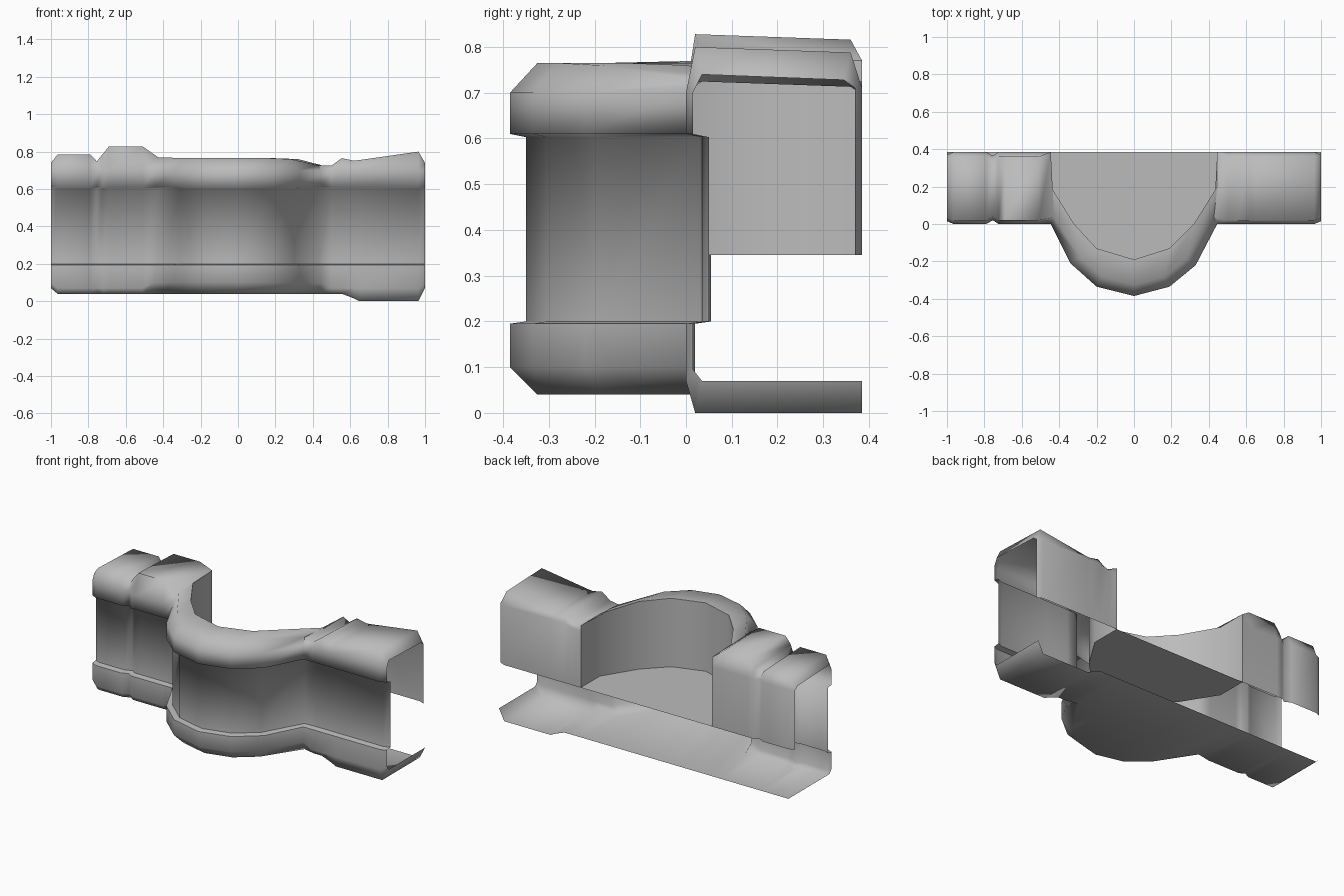
import bpy, bmesh, math
from mathutils import Vector

cube = bpy.data.objects.get("Cube")
if cube:
    bpy.data.objects.remove(cube, do_unlink=True)

grey = bpy.data.materials.new("plain grey")
grey.use_nodes = True
COLOUR = (0.5, 0.5, 0.5, 1)
grey.diffuse_color = COLOUR
grey.node_tree.nodes["Principled BSDF"].inputs["Base Color"].default_value = COLOUR

BACK, FLOOR = 0.385, 0.345


def wing(x, top, bottom, pinch=0.0):
    """Straight section: front, inner end, inward direction, chamfers, heights."""
    return dict(front=Vector((x, pinch)), inner=Vector((x, BACK - pinch)),
                inward=Vector((0, 1)), cut=0.02, back_cut=0.025,
                top=top, bottom=bottom, drop=0.012)


def bulge(x, y, ix, iy, top=0.765):
    """Curved section between the outer bow and the inner bowl."""
    return dict(front=Vector((x, y)), inner=Vector((ix, iy)),
                inward=Vector((-x, -y)).normalized(), cut=0.06, back_cut=0,
                top=top, bottom=0.04, drop=0)


def corner(side, inner_y, top):
    s = bulge(side * 0.445, 0, side * 0.445, inner_y, top)
    s.update(inward=Vector((-side * 0.45, 0.9)).normalized(), cut=0.04)
    return s


right_wing = [wing(-1, 0.74, 0.07, 0.015), wing(-0.965, 0.785, 0.04),
              wing(-0.79, 0.785, 0.04), wing(-0.755, 0.748, 0.04, 0.02),
              wing(-0.725, 0.785, 0.04), wing(-0.69, 0.828, 0.04),
              wing(-0.51, 0.828, 0.04)]
bow = [corner(-1, BACK, 0.77), corner(-1, 0.2, 0.77),
       bulge(-0.34, -0.21, -0.32, 0), bulge(-0.2, -0.335, -0.2, -0.13),
       bulge(0, -0.385, 0, -0.19), bulge(0.19, -0.335, 0.19, -0.13),
       bulge(0.33, -0.22, 0.32, 0, 0.76),
       corner(1, 0.2, 0.728), corner(1, BACK, 0.725)]
left_wing = [wing(0.5, 0.725, 0.04), wing(0.555, 0.765, 0.04),
             wing(0.62, 0.752, 0.015), wing(0.65, 0.755, 0.0),
             wing(0.965, 0.8, 0.0), wing(1, 0.74, 0.07, 0.015)]
stations = right_wing + bow + left_wing


def section(s):
    """Points from the rear of the base, up the front, over the top, down inside."""
    def out(depth, z):
        return (*(s["front"] + s["inward"] * depth), z)
    x, top, bottom = s["front"].x, s["top"], s["bottom"]
    inner = s["inner"]
    rear = min(top - 0.03, 0.71)
    return [(x, BACK, bottom), out(s["cut"], bottom),
            out(0, max(0.07, bottom + 0.025) if s["cut"] < 0.03 else 0.1),
            out(0, 0.195), out(0.035, 0.2), out(0.035, 0.603), out(0, 0.61),
            out(0, 0.7), out(s["cut"], top),
            (inner.x, inner.y - s["back_cut"], top - s["drop"]),
            (*inner, rear), (*inner, FLOOR)]


def finish(name, bm):
    bmesh.ops.remove_doubles(bm, verts=bm.verts, dist=0.0005)
    bmesh.ops.dissolve_degenerate(bm, edges=bm.edges, dist=0.0005)
    mesh = bpy.data.meshes.new(name)
    bm.to_mesh(mesh)
    bm.free()
    mesh.materials.append(grey)
    obj = bpy.data.objects.new(name, mesh)
    bpy.context.collection.objects.link(obj)
    bpy.ops.object.select_all(action="DESELECT")
    obj.select_set(True)
    bpy.context.view_layer.objects.active = obj
    bpy.ops.object.shade_smooth_by_angle(angle=math.radians(79))
    return obj


# Wall shell, with the bowl floor joined to the inner wall
bm = bmesh.new()
rows = [[bm.verts.new(p) for p in section(s)] for s in stations]
for a, b in zip(rows, rows[1:]):
    for i in range(len(a) - 1):
        bm.faces.new((a[i], b[i], b[i + 1], a[i + 1]))
first = len(right_wing)
bm.faces.new([row[-1] for row in rows[first:first + len(bow)]])
finish("bowed_wall_shell", bm)
